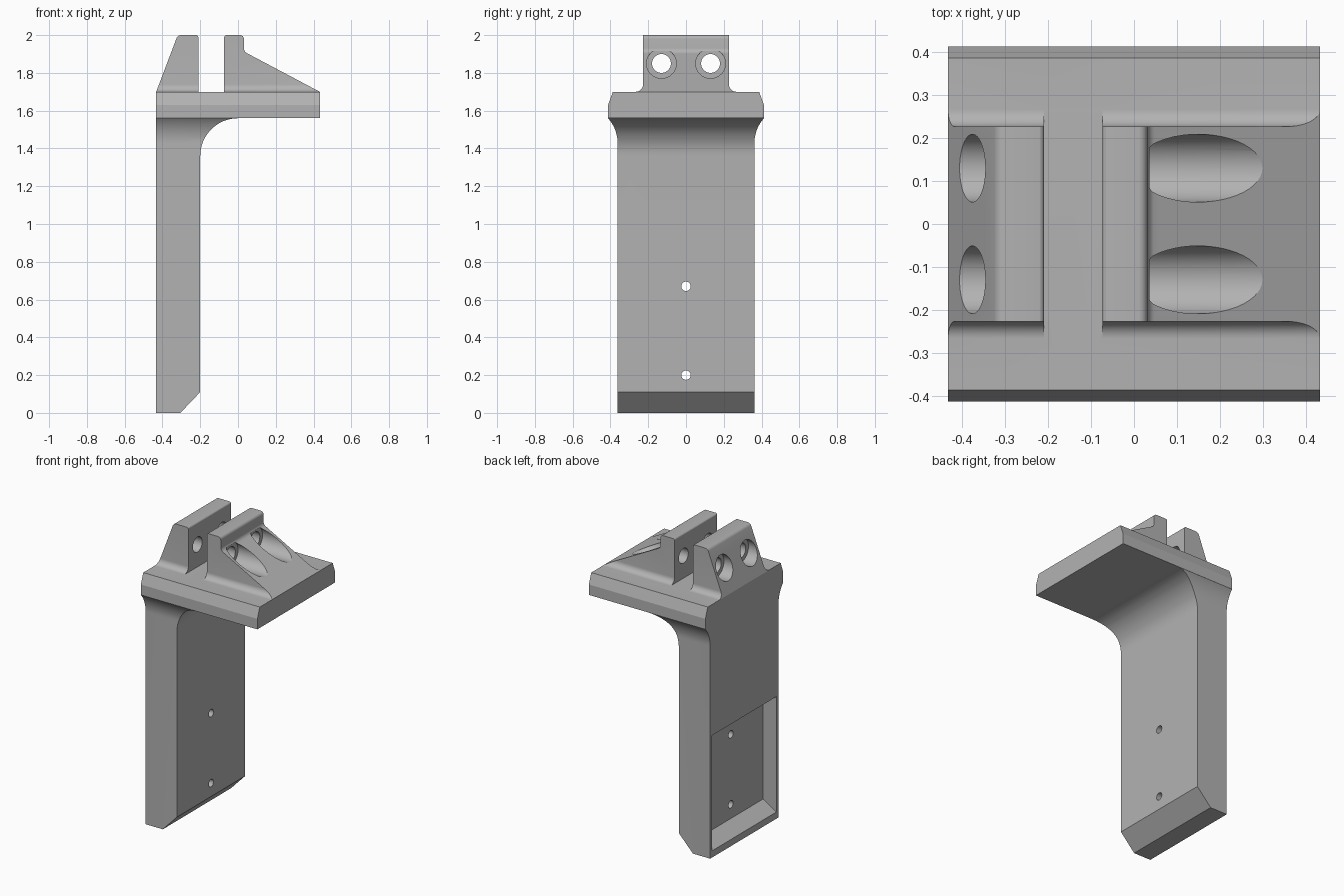
import bpy, bmesh, math
from mathutils import Vector

if "Cube" in bpy.data.objects:
    bpy.data.objects.remove(bpy.data.objects["Cube"])

grey = bpy.data.materials.new("plain_grey")
grey.diffuse_color = (0.45, 0.45, 0.45, 1)
grey.use_nodes = True
grey.node_tree.nodes["Principled BSDF"].inputs["Base Color"].default_value = grey.diffuse_color


def arc(cx, cz, r, a0, a1, n=12):
    """Points on a circular arc, angles in degrees."""
    return [(cx + r * math.cos(math.radians(a0 + (a1 - a0) * i / n)),
             cz + r * math.sin(math.radians(a0 + (a1 - a0) * i / n))) for i in range(n + 1)]


def prism(name, profile, axis, lo, hi):
    """Extrude a 2D profile (horizontal, z) along the x or y axis."""
    bm = bmesh.new()
    place = (lambda h, z: (h, lo, z)) if axis == 'y' else (lambda h, z: (lo, h, z))
    face = bm.faces.new([bm.verts.new(place(h, z)) for h, z in profile])
    new = bmesh.ops.extrude_face_region(bm, geom=[face])["geom"]
    step = Vector((0, hi - lo, 0)) if axis == 'y' else Vector((hi - lo, 0, 0))
    bmesh.ops.translate(bm, vec=step, verts=[g for g in new if isinstance(g, bmesh.types.BMVert)])
    bmesh.ops.recalc_face_normals(bm, faces=bm.faces[:])
    mesh = bpy.data.meshes.new(name)
    bm.to_mesh(mesh)
    bm.free()
    mesh.materials.append(grey)
    obj = bpy.data.objects.new(name, mesh)
    bpy.context.collection.objects.link(obj)
    return obj


def combine(target, tool, operation):
    """Apply a boolean and remove the helper."""
    mod = target.modifiers.new("bool", 'BOOLEAN')
    mod.operation, mod.solver, mod.object = operation, 'EXACT', tool
    bpy.context.view_layer.objects.active = target
    bpy.ops.object.modifier_apply(modifier=mod.name)
    bpy.data.objects.remove(tool)


def rod(y, z, r, x0, x1, n):
    return prism("hole_cutter", arc(y, z, r, 0, 360, n)[:-1], 'x', x0, x1)


# Front outline: leg, elbow, shelf and the two lugs with a slot between them
front = [(-0.433, 0), (-0.305, 0), (-0.2, 0.11)]
front += arc(0, 1.36, 0.2, 180, 90, 20)
front += [(0.433, 1.56), (0.433, 1.70)]
front += arc(0.061, 1.931, 0.03, 242, 180, 6)
front += arc(0.011, 1.98, 0.02, 0, 90, 6)
front += arc(-0.061, 1.988, 0.012, 90, 180, 4)
front += [(-0.073, 1.70), (-0.21, 1.70)]
front += arc(-0.222, 1.988, 0.012, 0, 90, 4)
front += arc(-0.302, 1.975, 0.025, 90, 158, 6)
front += [(-0.433, 1.70)]
bracket = prism("bracket", front, 'y', -0.5, 0.5)

# Side outline: flared leg top, bevelled shelf edge, filleted lug feet
half = [(0.362, 0)]
half += arc(0.562, 1.427, 0.2, 180, 138.3, 12)
half += [(0.413, 1.56), (0.413, 1.63), (0.387, 1.70)]
half += arc(0.267, 1.74, 0.04, 270, 180, 10)
half += [(0.227, 2.1)]
side = half + [(-y, z) for y, z in reversed(half)]
combine(bracket, prism("side_outline", side, 'x', -0.6, 0.6), 'INTERSECT')

# Bolt holes through both lugs, counterbored from outside
for y in (-0.13, 0.13):
    combine(bracket, rod(y, 1.85, 0.05, -0.6, 0.6, 40), 'DIFFERENCE')
    combine(bracket, rod(y, 1.85, 0.079, 0.036, 0.6, 48), 'DIFFERENCE')
    combine(bracket, rod(y, 1.85, 0.079, -0.6, -0.318, 48), 'DIFFERENCE')

# Pocket in the rear of the leg, with a sloping lower wall
pocket = [(-0.533, -0.015), (-0.433, 0.045), (-0.333, 0.105), (-0.333, 0.82), (-0.533, 0.82)]
combine(bracket, prism("pocket_cutter", pocket, 'y', -0.342, 0.342), 'DIFFERENCE')

# Small screw holes in the pocket floor
for z in (0.2, 0.67):
    combine(bracket, rod(0, z, 0.025, -0.6, 0, 24), 'DIFFERENCE')

bpy.ops.object.select_all(action='DESELECT')
bracket.select_set(True)
bpy.context.view_layer.objects.active = bracket
bpy.ops.object.shade_smooth_by_angle(angle=math.radians(20))
